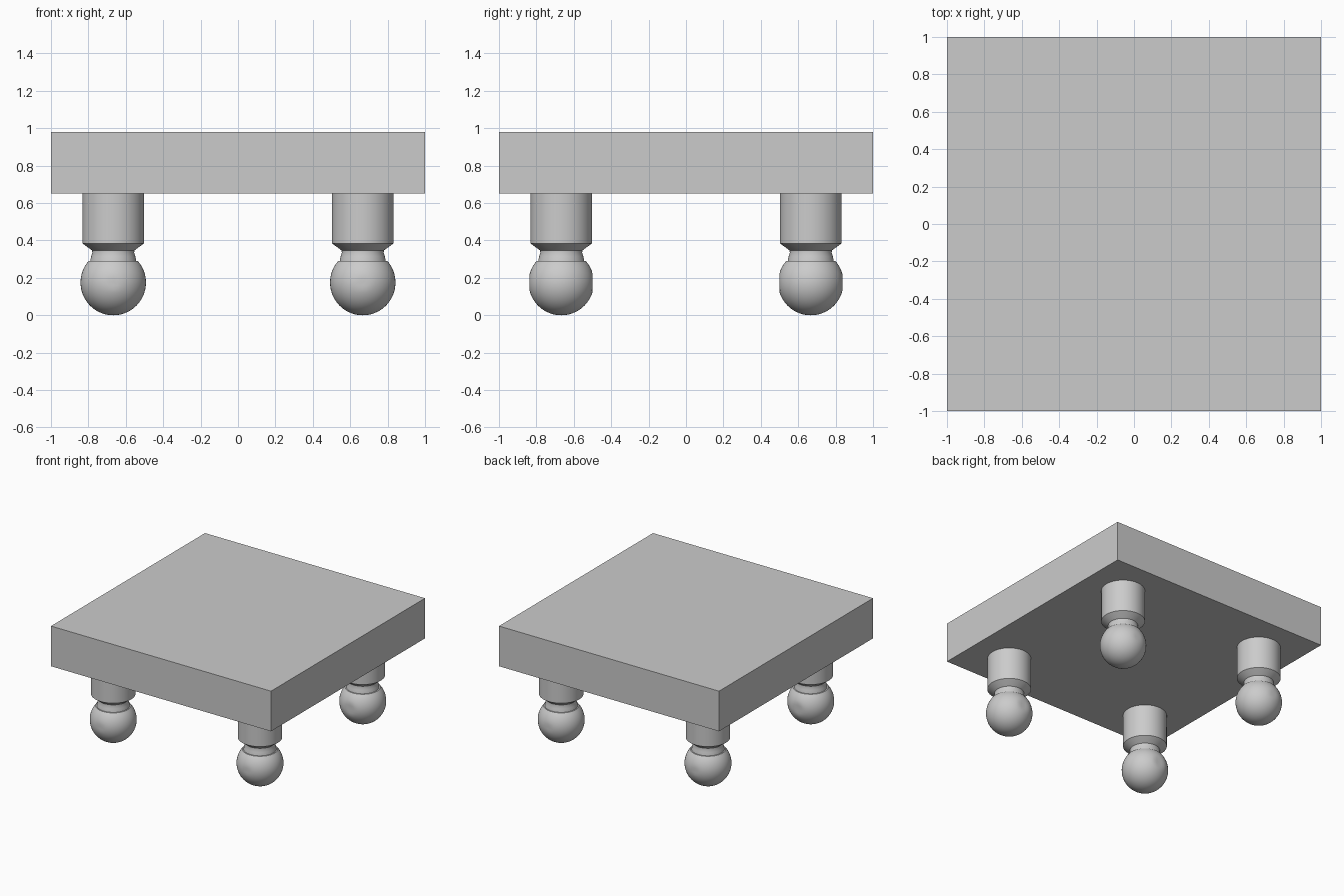
import bpy, bmesh, math
from mathutils import Vector

if "Cube" in bpy.data.objects:
    bpy.data.objects.remove(bpy.data.objects["Cube"])

LEG = 0.667        # leg offset from the centre in x and y
BALL_R = 0.175


def finish(name, bm, mirror=False):
    bmesh.ops.recalc_face_normals(bm, faces=bm.faces)
    mesh = bpy.data.meshes.new(name)
    bm.to_mesh(mesh)
    bm.free()
    obj = bpy.data.objects.new(name, mesh)
    bpy.context.collection.objects.link(obj)
    if mirror:
        mod = obj.modifiers.new("four_corners", 'MIRROR')
        mod.use_axis = (True, True, False)
        mod.use_mirror_merge = False
        bpy.ops.object.select_all(action='DESELECT')
        obj.select_set(True)
        bpy.context.view_layer.objects.active = obj
        bpy.ops.object.shade_smooth_by_angle(angle=math.radians(30))
    return obj


# Thick square slab
bm = bmesh.new()
bmesh.ops.create_cube(bm, size=1)
bmesh.ops.scale(bm, vec=(2, 2, 0.33), verts=bm.verts)
bmesh.ops.translate(bm, vec=(0, 0, 0.815), verts=bm.verts)
finish("table_top", bm)

# Turned legs: ball foot, pinched neck, bevelled post
profile = []
for i in range(21):
    a = math.radians(-90 + i * 131 / 20)
    profile.append((BALL_R * math.cos(a), BALL_R + BALL_R * math.sin(a)))
profile += [(0.123, 0.29), (0.118, 0.315), (0.112, 0.335), (0.113, 0.347),
            (0.126, 0.356), (0.165, 0.385), (0.165, 0.65), (0, 0.65)]

bm = bmesh.new()
verts = [bm.verts.new((r, 0, z)) for r, z in profile]
edges = [bm.edges.new(pair) for pair in zip(verts, verts[1:])]
bmesh.ops.spin(bm, geom=verts + edges, cent=(0, 0, 0), axis=(0, 0, 1),
               angle=math.tau, steps=48, use_merge=True)
bmesh.ops.remove_doubles(bm, verts=bm.verts, dist=0.0005)
# The ball is very slightly flattened front and back
for v in bm.verts:
    v.co.y = max(-0.171, min(0.167, v.co.y))
    v.co = Vector((v.co.x + LEG, v.co.y - LEG, v.co.z))
finish("legs", bm, mirror=True)
